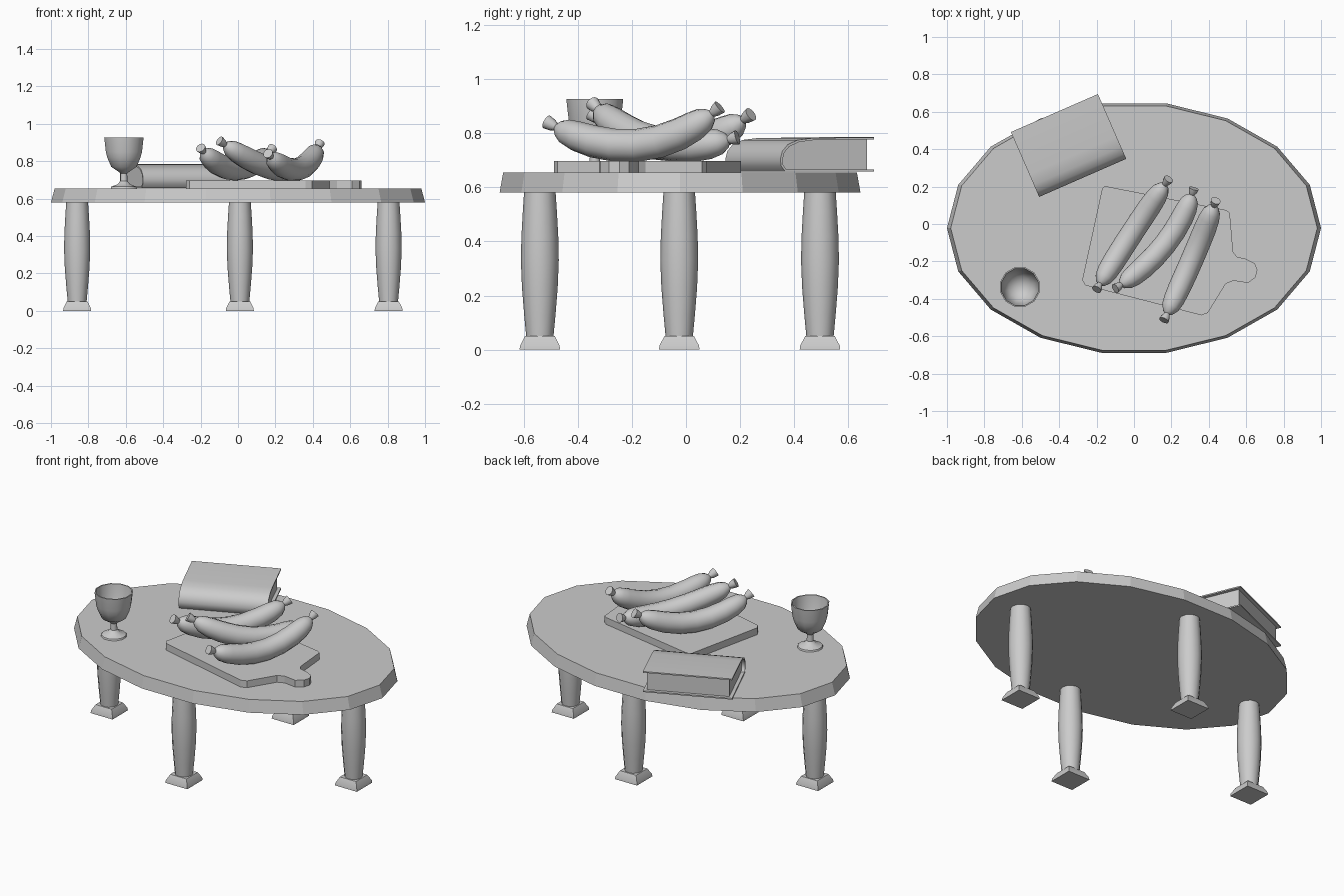
import bpy, bmesh, math
from mathutils import Matrix, Vector

cube = bpy.data.objects.get("Cube")
if cube:
    bpy.data.objects.remove(cube, do_unlink=True)

grey = bpy.data.materials.new("plain_grey")
grey.use_nodes = True
GREY = (0.6, 0.6, 0.6, 1)
grey.diffuse_color = GREY
next(n for n in grey.node_tree.nodes if n.type == 'BSDF_PRINCIPLED').inputs["Base Color"].default_value = GREY


def finish(name, bm, matrix=Matrix(), smooth=35):
    bmesh.ops.remove_doubles(bm, verts=bm.verts, dist=1e-5)
    bmesh.ops.recalc_face_normals(bm, faces=bm.faces)
    mesh = bpy.data.meshes.new(name)
    bm.to_mesh(mesh)
    bm.free()
    mesh.materials.append(grey)
    obj = bpy.data.objects.new(name, mesh)
    obj.matrix_world = matrix
    bpy.context.collection.objects.link(obj)
    if smooth:
        bpy.ops.object.select_all(action='DESELECT')
        obj.select_set(True)
        bpy.context.view_layer.objects.active = obj
        bpy.ops.object.shade_smooth_by_angle(angle=math.radians(smooth))
    return obj


def skin(bm, rings):
    """Join a row of equal rings into a tube and cap both ends."""
    for a, b in zip(rings, rings[1:]):
        for i in range(len(a)):
            j = (i + 1) % len(a)
            bm.faces.new((a[i], a[j], b[j], b[i]))
    bm.faces.new(rings[0])
    bm.faces.new(rings[-1])


def lathe(name, profile, sides, place, start=0, smooth=35, squash=1):
    bm = bmesh.new()
    angles = [start + math.tau * i / sides for i in range(sides)]
    skin(bm, [[bm.verts.new((r * math.cos(a), r * squash * math.sin(a), z)) for a in angles]
              for r, z in profile])
    return finish(name, bm, Matrix.Translation(place), smooth)


def prism(name, outline, low, high, matrix=Matrix(), smooth=0):
    bm = bmesh.new()
    skin(bm, [[bm.verts.new((x, y, z)) for x, y in outline] for z in (low, high)])
    return finish(name, bm, matrix, smooth)


def sausage(name, start, middle, end):
    """Sweep a bent casing with a flared knot at each end."""
    p0, m, p2 = Vector(start), Vector(middle), Vector(end)
    p1 = 2 * m - (p0 + p2) / 2
    half = [(0, .027), (.03, .022), (.05, .014), (.065, .03), (.1, .047),
            (.16, .056), (.25, .06), (.37, .061)]
    stations = half + [(.5, .061)] + [(1 - t, r) for t, r in reversed(half)]
    bm = bmesh.new()
    rings = []
    for t, r in stations:
        centre = p0 * (1 - t) ** 2 + p1 * 2 * t * (1 - t) + p2 * t * t
        along = ((p1 - p0) * (1 - t) + (p2 - p1) * t).normalized()
        side = along.cross(Vector((0, 0, 1))).normalized()
        up = side.cross(along)
        rings.append([bm.verts.new(centre + r * (side * math.cos(a) + up * math.sin(a)))
                      for a in (math.tau * i / 12 for i in range(12))])
    skin(bm, rings)
    return finish(name, bm, smooth=50)


# Oval table top
lathe("table_top", [(1, .58), (.98, .655)], 18, (0, -.022, 0), smooth=0, squash=.677)

# Four bulging legs on square feet
leg = [(.05, .045), (.058, .13), (.066, .23), (.07, .33), (.068, .42), (.063, .51), (.058, .585)]
foot = [(.075, 0), (.073, .015), (.055, .05)]
for place, x, y in (("right", -.86, -.025), ("left", .805, -.025),
                    ("front", .01, -.54), ("back", .01, .495)):
    lathe(place + "_leg", leg, 12, (x, y, 0))
    lathe(place + "_foot", [(r * math.sqrt(2), z) for r, z in foot], 4, (x, y, 0),
          start=math.pi / 4, smooth=20)

# Cutting board with a rounded handle
board = [(-.17, .19), (-.155, .203), (.49, .075), (.512, .06), (.53, -.15), (.55, -.175),
         (.6, -.187), (.645, -.21), (.66, -.245), (.65, -.285), (.61, -.315), (.53, -.303),
         (.49, -.32), (.395, -.475), (.36, -.488), (-.26, -.328), (-.277, -.3)]
prism("cutting_board", board, .65, .697)

# Three sausages
sausage("sausage_right", (-.2, -.35, .872), (-.015, -.055, .757), (.185, .24, .87))
sausage("sausage_middle", (-.1, -.345, .91), (.165, -.11, .765), (.32, .19, .785))
sausage("sausage_left", (.16, -.515, .842), (.315, -.18, .755), (.437, .125, .897))

# Goblet, hollow inside
goblet = [(.073, .655), (.07, .664), (.035, .677), (.02, .695), (.018, .735), (.035, .748),
          (.07, .77), (.092, .82), (.1, .85), (.109, .927), (.102, .927), (.092, .85),
          (.082, .82), (.06, .785), (.02, .768)]
lathe("goblet", goblet, 12, (-.61, -.337, 0), start=math.pi / 12)

# Closed book: wrapped cover with a rounded spine, and inset pages
turn = math.radians(23.6)
along = Vector((math.cos(turn), math.sin(turn), 0))
depth = Vector((-math.sin(turn), math.cos(turn), 0))
book = Matrix((depth, (0, 0, 1), along)).transposed().to_4x4()
book.translation = (-.507, .145, .658)
outer = [(.378, 0), (.02, 0), (.004, .02), (0, .045), (.008, .075), (.03, .1),
         (.07, .117), (.13, .124), (.378, .127)]
inner = [(.378, .119), (.13, .116), (.075, .109), (.037, .093), (.017, .072),
         (.009, .045), (.012, .024), (.024, .008), (.378, .008)]
prism("book_cover", outer + inner, 0, .508, book, smooth=35)
prism("book_pages", [(x - .02 if x > .3 else x, h) for x, h in inner], .02, .488, book, smooth=35)
